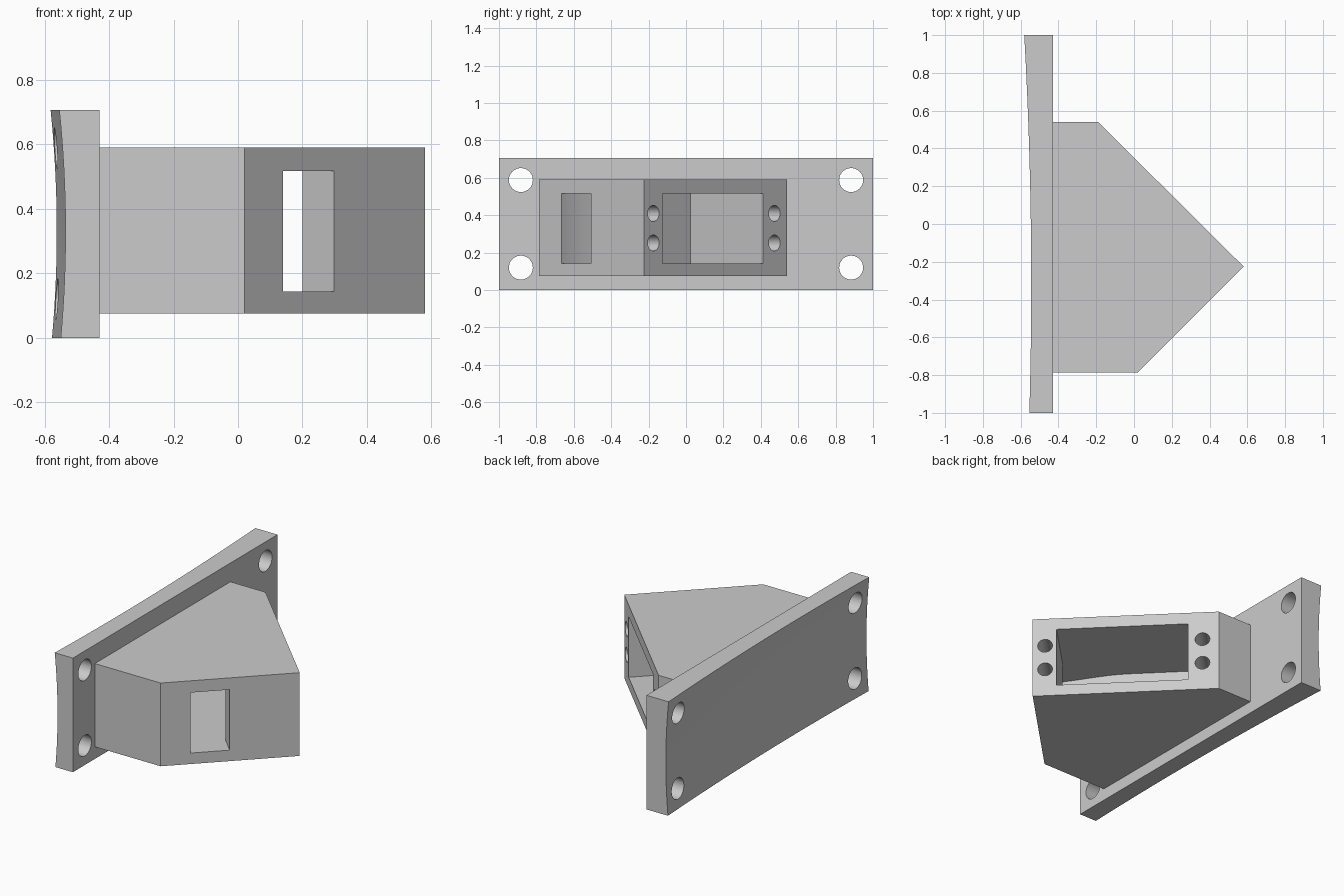
import bpy, bmesh, math
from mathutils import Matrix, Vector

old = bpy.data.objects.get("Cube")
if old:
    bpy.data.objects.remove(old)

grey = bpy.data.materials.new("plain grey")
grey.use_nodes = True
grey.diffuse_color = (0.6, 0.6, 0.6, 1)
grey.node_tree.nodes["Principled BSDF"].inputs["Base Color"].default_value = (0.6, 0.6, 0.6, 1)


def finish(name, bm):
    bmesh.ops.recalc_face_normals(bm, faces=bm.faces)
    mesh = bpy.data.meshes.new(name)
    bm.to_mesh(mesh)
    bm.free()
    mesh.materials.append(grey)
    obj = bpy.data.objects.new(name, mesh)
    bpy.context.collection.objects.link(obj)
    return obj


def prism(name, outline, z0, z1):
    bm = bmesh.new()
    face = bm.faces.new([bm.verts.new((x, y, z0)) for x, y in outline])
    ext = bmesh.ops.extrude_face_region(bm, geom=[face])
    for v in ext["geom"]:
        if isinstance(v, bmesh.types.BMVert):
            v.co.z = z1
    return finish(name, bm)


def cylinder(name, centre, axis, radius, depth):
    bm = bmesh.new()
    turn = Vector((0, 0, 1)).rotation_difference(Vector(axis)).to_matrix().to_4x4()
    bmesh.ops.create_cone(bm, cap_ends=True, segments=32, radius1=radius, radius2=radius,
                          depth=depth, matrix=Matrix.Translation(centre) @ turn)
    return finish(name, bm)


def combine(target, tool, operation):
    mod = target.modifiers.new(tool.name, 'BOOLEAN')
    mod.operation = operation
    mod.solver = 'EXACT'
    mod.object = tool
    bpy.context.view_layer.objects.active = target
    bpy.ops.object.modifier_apply(modifier=mod.name)
    bpy.data.objects.remove(tool)


def slanted(u, v):
    # u runs out of the long slanted face, v runs along it
    return ((u - v) / math.sqrt(2), (u + v) / math.sqrt(2))


# Mounting plate: flat front, gently hollowed back
bm = bmesh.new()
bmesh.ops.create_grid(bm, x_segments=24, y_segments=16, size=1)
ext = bmesh.ops.extrude_face_region(bm, geom=bm.faces[:])
front = {v for v in ext["geom"] if isinstance(v, bmesh.types.BMVert)}
for v in bm.verts:
    y, z = v.co.x, 0.353 * (v.co.y + 1)
    back = -0.525 - 0.0214 * (y + 0.315) ** 2 - 0.135 * (z - 0.33) ** 2
    v.co = (-0.43 if v in front else back, y, z)
bmesh.ops.recalc_face_normals(bm, faces=bm.faces)
flat = [f for f in bm.faces if all(v in front for v in f.verts)]
bmesh.ops.dissolve_faces(bm, faces=flat)
mount = finish("sensor_mount", bm)

# Wedge housing
housing = prism("housing", [(-0.45, 0.54), (-0.19, 0.54), (0.58, -0.225),
                            (0.02, -0.785), (-0.45, -0.785)], 0.075, 0.59)
combine(mount, housing, 'UNION')

# Pocket in the long slanted face, joined to a slot in the short one
ramp = []
for i in range(9):
    t = i / 8
    ramp.append((-0.371 + 0.069 * t * t * (3 - 2 * t), -0.56 + 0.5 * t))
pocket = [(0.35, -0.43), (-0.148, -0.43), (-0.148, -0.7), (-0.371, -0.7)]
pocket += ramp + [(-0.302, 0.336), (0.35, 0.336)]
combine(mount, prism("pocket", [slanted(u, v) for u, v in pocket], 0.143, 0.517), 'DIFFERENCE')

# Bolt holes through the plate corners
for y in (-0.883, 0.883):
    for z in (0.12, 0.588):
        combine(mount, cylinder("bolt_hole", (-0.5, y, z), (1, 0, 0), 0.064, 0.5), 'DIFFERENCE')

# Blind screw holes either side of the pocket
for v in (-0.497, 0.421):
    for z in (0.252, 0.41):
        x, y = slanted(0.15, v)
        combine(mount, cylinder("screw_hole", (x, y, z), (1, 1, 0), 0.043, 0.4), 'DIFFERENCE')

# Smooth the curved surfaces, keep edges crisp
bpy.ops.object.select_all(action='DESELECT')
mount.select_set(True)
bpy.context.view_layer.objects.active = mount
bpy.ops.object.shade_smooth_by_angle(angle=math.radians(30))
